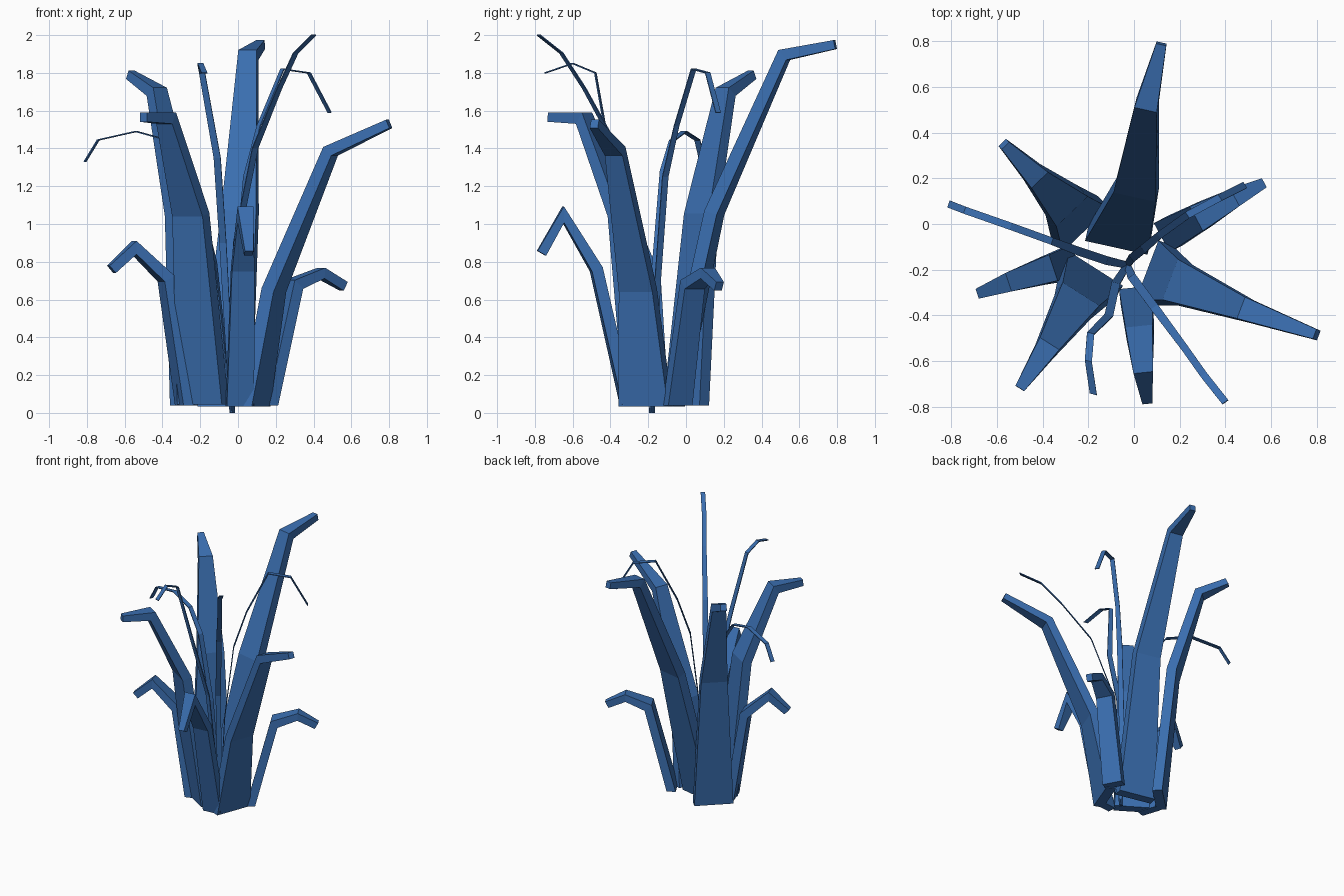
import bpy, bmesh
from mathutils import Vector

if "Cube" in bpy.data.objects:
    bpy.data.objects.remove(bpy.data.objects["Cube"])

blue = bpy.data.materials.new("leaf blue")
blue.diffuse_color = (0.042, 0.155, 0.43, 1)
blue.use_nodes = True
blue.node_tree.nodes["Principled BSDF"].inputs["Base Color"].default_value = blue.diffuse_color


def blade(name, path, widths, thick):
    """Sweep a tapering rectangle along a path; it bends in one vertical plane."""
    pts = [Vector(p) for p in path]
    span = pts[-1] - pts[0]
    out = Vector((span.x, span.y, 0)).normalized()
    side = Vector((-out.y, out.x, 0))
    bm = bmesh.new()
    rings = []
    for i, p in enumerate(pts):
        prev = (p - pts[i - 1]).normalized() if i else None
        nxt = (pts[i + 1] - p).normalized() if i < len(pts) - 1 else None
        if prev is None:
            n, scale = out, 1.0                      # level cut at the ground
        else:
            t = (prev + (nxt or prev)).normalized()
            n = side.cross(t).normalized()
            scale = 1 / max(0.6, t.dot(prev))        # mitred corner
        h = n * thick[i] / 2 * scale
        if h.dot(out) < 0 and i == 0:
            h = -h
        if i and h.dot(rings[-1][1]) < 0:
            h = -h
        w = side * widths[i] / 2
        rings.append(([bm.verts.new(p + a * w + b * h)
                       for a, b in ((1, 1), (-1, 1), (-1, -1), (1, -1))], h))
    for (r0, _), (r1, _) in zip(rings, rings[1:]):
        for k in range(4):
            bm.faces.new((r0[k], r0[(k + 1) % 4], r1[(k + 1) % 4], r1[k]))
    bm.faces.new(rings[0][0])
    bm.faces.new(rings[-1][0])
    bmesh.ops.recalc_face_normals(bm, faces=bm.faces)
    me = bpy.data.meshes.new(name)
    bm.to_mesh(me)
    bm.free()
    me.materials.append(blue)
    bpy.context.collection.objects.link(bpy.data.objects.new(name, me))


# Tall broad leaves: ground, middle, bend, tip
TALL_W = (0.28, 0.19, 0.10, 0.045)
TALL_T = (0.07, 0.07, 0.06, 0.048)
tall = {
    "back_leaf": [(-0.07, -0.07, 0.035), (0.01, 0.15, 1.06), (0.055, 0.52, 1.895), (0.12, 0.79, 1.95)],
    "right_leaf": [(0.09, -0.215, 0.035), (0.19, -0.255, 0.65), (0.49, -0.375, 1.385), (0.8, -0.485, 1.53)],
    "front_left_leaf": [(-0.185, -0.225, 0.045), (-0.25, -0.335, 1.05), (-0.38, -0.54, 1.56), (-0.5, -0.72, 1.565)],
    "back_left_leaf": [(-0.235, 0.0, 0.04), (-0.295, 0.08, 1.05), (-0.43, 0.21, 1.70), (-0.57, 0.35, 1.79)],
}
for name, path in tall.items():
    blade(name, path, TALL_W, TALL_T)

# Low drooping leaves: ground, shoulder, peak, tip
LOW_W = (0.145, 0.12, 0.085, 0.045)
LOW_T = (0.065, 0.06, 0.052, 0.052)
low = {
    "low_left_leaf": [(-0.28, -0.17, 0.04), (-0.38, -0.20, 0.71), (-0.55, -0.255, 0.875), (-0.67, -0.3, 0.76)],
    "low_front_leaf": [(0.01, -0.31, 0.035), (0.025, -0.475, 0.76), (0.04, -0.65, 1.05), (0.057, -0.765, 0.845)],
    "low_right_leaf": [(0.15, -0.045, 0.04), (0.295, 0.035, 0.68), (0.44, 0.115, 0.74), (0.56, 0.175, 0.67)],
}
for name, path in low.items():
    blade(name, path, LOW_W, LOW_T)

# Thin ribbon stems, all growing from one root
ROOT = (-0.03, -0.18, 0.0)
stems = {
    "front_stem": [(-0.08, -0.26, 0.9), (-0.11, -0.40, 1.35), (-0.19, -0.48, 1.8), (-0.2, -0.6, 1.85), (-0.178, -0.745, 1.8)],
    "front_right_stem": [(-0.01, -0.23, 0.9), (0.09, -0.365, 1.4), (0.22, -0.54, 1.72), (0.305, -0.66, 1.905), (0.4, -0.78, 2.0)],
    "left_stem": [(-0.12, -0.16, 0.8), (-0.24, -0.12, 1.28), (-0.36, -0.075, 1.44), (-0.54, -0.01, 1.49), (-0.74, 0.06, 1.445), (-0.81, 0.087, 1.33)],
    "back_right_stem": [(-0.01, -0.15, 0.7), (0.04, -0.11, 1.25), (0.11, -0.05, 1.52), (0.235, 0.04, 1.82), (0.375, 0.115, 1.8), (0.485, 0.17, 1.59)],
}
for name, path in stems.items():
    n = len(path) + 1
    blade(name, [ROOT] + path, (0.03,) + (0.038,) * 2 + (0.032,) * (n - 3), (0.006,) * n)
